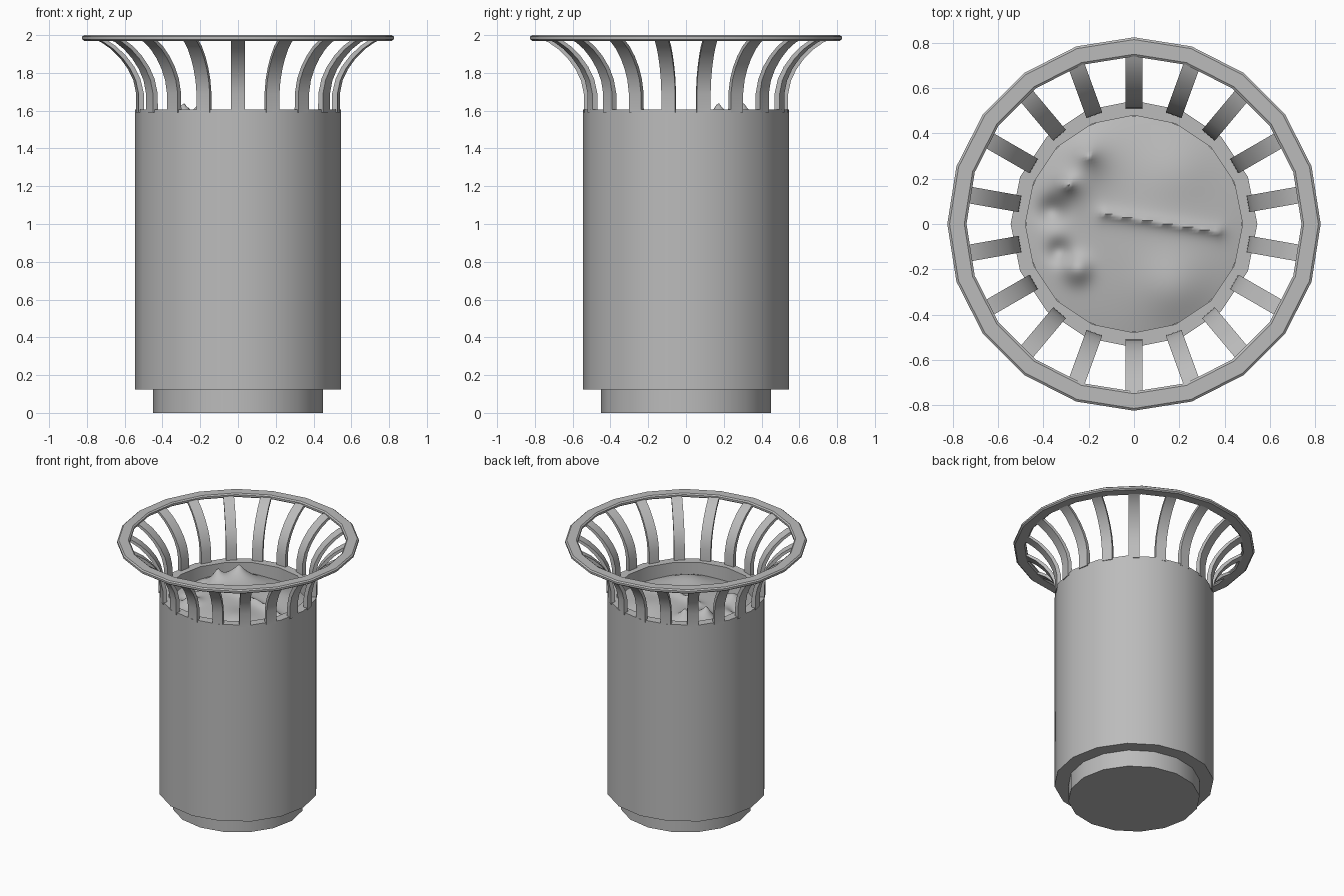
import bpy, bmesh, math
from math import sin, cos, pi, exp, hypot
from mathutils import Vector

cube = bpy.data.objects.get("Cube")
if cube:
    bpy.data.objects.remove(cube, do_unlink=True)

grey = bpy.data.materials.new("plain grey")
grey.use_nodes = True
COLOUR = (0.5, 0.5, 0.5, 1)
grey.diffuse_color = COLOUR
grey.node_tree.nodes["Principled BSDF"].inputs["Base Color"].default_value = COLOUR


def finish(name, bm, angle=30):
    """Turn a bmesh into a smooth-shaded object."""
    bmesh.ops.remove_doubles(bm, verts=bm.verts, dist=1e-5)
    mesh = bpy.data.meshes.new(name)
    bm.to_mesh(mesh)
    bm.free()
    mesh.materials.append(grey)
    obj = bpy.data.objects.new(name, mesh)
    bpy.context.collection.objects.link(obj)
    bpy.ops.object.select_all(action='DESELECT')
    obj.select_set(True)
    bpy.context.view_layer.objects.active = obj
    bpy.ops.object.shade_smooth_by_angle(angle=math.radians(angle))
    return obj


def lathe(name, profile, sides, closed=False):
    """Spin an (r, z) profile, listed bottom outside to top inside."""
    bm = bmesh.new()
    pts = profile + profile[:1] if closed else profile
    verts = [bm.verts.new((r, 0, z)) for r, z in pts]
    edges = [bm.edges.new(pair) for pair in zip(verts, verts[1:])]
    bmesh.ops.spin(bm, geom=verts + edges, cent=(0, 0, 0), axis=(0, 0, 1),
                   angle=2 * pi, steps=sides)
    bmesh.ops.remove_doubles(bm, verts=bm.verts, dist=1e-5)
    bmesh.ops.dissolve_degenerate(bm, edges=bm.edges, dist=1e-6)
    bmesh.ops.recalc_face_normals(bm, faces=bm.faces)
    return finish(name, bm)


# Foot and bin body
lathe("foot", [(0, 0), (0.45, 0), (0.45, 0.125), (0, 0.125)], 16, True)
lathe("bin_body", [(0, 0.125), (0.545, 0.125), (0.545, 1.605), (0.48, 1.605),
                   (0.48, 1.42), (0, 1.42)], 16, True)

# Flared rim: flat ring with rounded edges
lathe("rim", [(0.75, 1.97), (0.815, 1.97), (0.825, 1.978), (0.825, 1.992),
              (0.815, 2.0), (0.75, 2.0), (0.74, 1.992), (0.74, 1.978)], 20, True)

# Curved slats joining the body to the rim
SLATS, HALF_WIDTH, THICK = 18, 0.037, 0.03
path = [Vector(p) for p in ((0.541, 1.59), (0.541, 1.69), (0.556, 1.76), (0.585, 1.82),
                            (0.625, 1.875), (0.675, 1.925), (0.73, 1.963), (0.775, 1.98))]
for i in range(SLATS):
    a = pi / 2 + i * 2 * pi / SLATS
    out, side = Vector((cos(a), sin(a), 0)), Vector((-sin(a), cos(a), 0))
    bm = bmesh.new()
    loops = []
    for k, p in enumerate(path):
        t = (path[min(k + 1, len(path) - 1)] - path[max(k - 1, 0)]).normalized()
        thick = THICK * (1 - 0.5 * k / len(path))
        inner = p + Vector((-t.y, t.x)) * thick
        loops.append([bm.verts.new(out * q.x + side * s * HALF_WIDTH + Vector((0, 0, q.y)))
                      for q, s in ((p, -1), (p, 1), (inner, 1), (inner, -1))])
    for lo, hi in zip(loops, loops[1:]):
        for j in range(4):
            n = (j + 1) % 4
            bm.faces.new((lo[j], lo[n], hi[n], hi[j]))
    bm.faces.new(loops[0][::-1])
    bm.faces.new(loops[-1])
    bmesh.ops.recalc_face_normals(bm, faces=bm.faces)
    finish(f"slat_{i + 1}", bm)


# Crumpled rubbish surface: mounds as (x, y, height, spread)
MOUNDS = [(-0.2, 0.3, 0.12, 0.085), (-0.29, 0.17, 0.1, 0.05), (0.18, -0.28, 0.04, 0.15),
          (-0.25, -0.2, 0.05, 0.06), (-0.36, 0.06, -0.05, 0.06),
          (-0.33, -0.12, -0.04, 0.05), (0.2, 0.25, 0.02, 0.15)]
FOLD_A, FOLD_B = Vector((-0.13, 0.045)), Vector((0.37, -0.035))


def height(x, y):
    z = 1.5 + 0.06 * (1 - (hypot(x, y) / 0.48) ** 2)
    z += sum(h * exp(-hypot(x - mx, y - my) / s) if h > 0.09 else
             h * exp(-((x - mx) ** 2 + (y - my) ** 2) / s ** 2) for mx, my, h, s in MOUNDS)
    p, along = Vector((x, y)), FOLD_B - FOLD_A
    u = max(0, min(1, (p - FOLD_A).dot(along) / along.length_squared))
    return z + 0.035 * exp(-(p - FOLD_A - along * u).length / 0.025)


bm = bmesh.new()
bmesh.ops.create_grid(bm, x_segments=64, y_segments=64, size=1)
for v in bm.verts:
    # Map the square grid onto a disc
    x, y = v.co.x, v.co.y
    v.co.x, v.co.y = (0.477 * x * math.sqrt(1 - y * y / 2),
                      0.477 * y * math.sqrt(1 - x * x / 2))
    v.co.z = height(v.co.x, v.co.y)
finish("rubbish", bm, 60)
